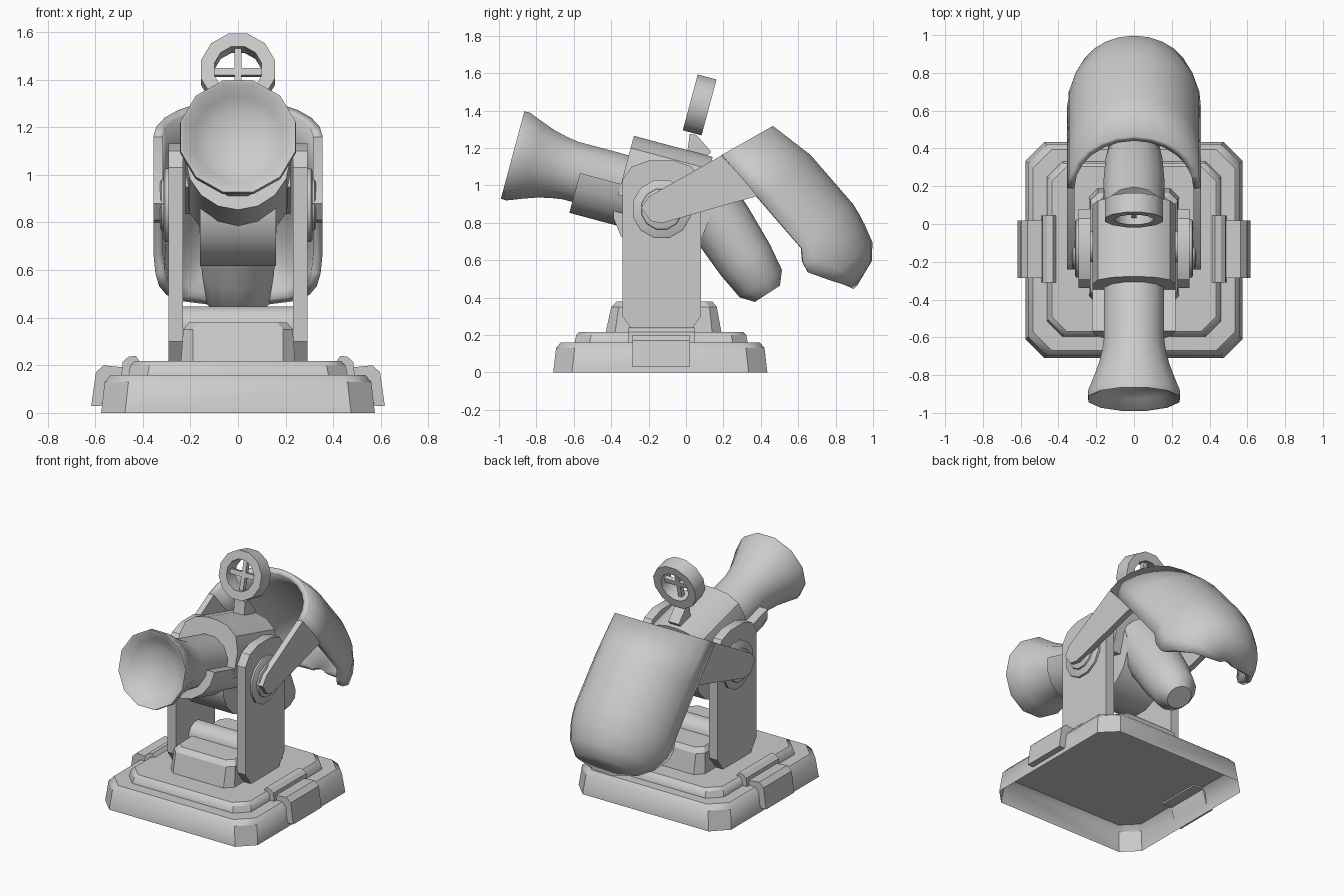
import bpy, bmesh, math
from mathutils import Vector

cube = bpy.data.objects.get("Cube")
if cube:
    bpy.data.objects.remove(cube, do_unlink=True)

grey = bpy.data.materials.new("plain grey")
grey.use_nodes = True
grey.diffuse_color = (0.6, 0.6, 0.6, 1)
grey.node_tree.nodes["Principled BSDF"].inputs["Base Color"].default_value = (0.6, 0.6, 0.6, 1)

TILT = math.radians(15)
AIM = Vector((0, -math.cos(TILT), math.sin(TILT)))
RISE = Vector((0, math.sin(TILT), math.cos(TILT)))
SIDE = Vector((1, 0, 0))
GUN = Vector((0, -0.135, 0.95))
PIVOT = Vector((0, -0.13, 0.873))


def gun(s, x, t):
    return GUN + AIM * s + SIDE * x + RISE * t


def loft(name, rings, close=True, caps=(True, True), loop=False, angle=35):
    """Skin a list of equal-length point rings."""
    bm = bmesh.new()
    vs = [[bm.verts.new(p) for p in ring] for ring in rings]
    n = len(vs[0])
    pairs = list(zip(vs, vs[1:])) + ([(vs[-1], vs[0])] if loop else [])
    for a, b in pairs:
        for i in range(n if close else n - 1):
            j = (i + 1) % n
            bm.faces.new((a[i], a[j], b[j], b[i]))
    if caps[0]:
        bm.faces.new(vs[0])
    if caps[1]:
        bm.faces.new(vs[-1])
    bmesh.ops.recalc_face_normals(bm, faces=bm.faces)
    mesh = bpy.data.meshes.new(name)
    bm.to_mesh(mesh)
    bm.free()
    mesh.materials.append(grey)
    obj = bpy.data.objects.new(name, mesh)
    bpy.context.collection.objects.link(obj)
    bpy.ops.object.select_all(action='DESELECT')
    obj.select_set(True)
    bpy.context.view_layer.objects.active = obj
    bpy.ops.object.shade_smooth_by_angle(angle=math.radians(angle))
    return obj


def prism(name, pts, place, a, b):
    """Extrude a 2D outline from a to b; place(p, q, depth) gives the 3D point."""
    return loft(name, [[place(p, q, d) for p, q in pts] for d in (a, b)], angle=30)


def revolve(name, profile, origin, axis, sides=12, loop=False, angle=35):
    """Spin (distance, radius) pairs around an axis in 3D."""
    axis = axis.normalized()
    e = SIDE if abs(axis.x) < 0.5 else Vector((0, 1, 0))
    f = axis.cross(e)
    turn = [2 * math.pi * (i + 0.5) / sides for i in range(sides)]
    rings = [[origin + axis * d + (e * math.cos(k) + f * math.sin(k)) * r for k in turn]
             for d, r in profile]
    return loft(name, rings, caps=(not loop, not loop), loop=loop, angle=angle)


def tray(hx, y0, y1, cut, z, inset=0):
    """Rectangle with cut corners."""
    x, a, b, c = hx - inset, y0 + inset, y1 - inset, cut
    return [Vector(p + (z,)) for p in (
        (x, a + c), (x, b - c), (x - c, b), (-x + c, b),
        (-x, b - c), (-x, a + c), (-x + c, a), (x - c, a))]


def yz(y, z, x):
    return Vector((x, y, z))


def xz(x, z, y):
    return Vector((x, y, z))


def gun_section(x, t, s):
    return gun(s, x, t)


# Base, open underneath, with a raised step
foot = (0.575, -0.71, 0.435, 0.1)
loft("base", [tray(*foot, 0), tray(*foot, 0.13, 0.015), tray(*foot, 0.16, 0.04)],
     caps=(False, True))
step = (0.46, -0.595, 0.33, 0.08)
loft("base_step", [tray(*step, 0.16), tray(*step, 0.2, 0.008), tray(*step, 0.217, 0.025)],
     caps=(False, True))

# Tapered pedestal with a roller on top
loft("pedestal", [tray(0.24, -0.43, 0.19, 0.05, 0.21), tray(0.23, -0.4, 0.165, 0.04, 0.35),
                  tray(0.205, -0.37, 0.14, 0.04, 0.38)], angle=20)
revolve("roller", [(-0.23, 0.085), (0.23, 0.085)], Vector((0, -0.12, 0.365)), SIDE)

# Parts that repeat on both sides
arm = [(-0.28, 0.217), (0.02, 0.217), (0.08, 0.3), (0.08, 1.03), (0.03, 1.1), (-0.06, 1.132),
       (-0.2, 1.132), (-0.29, 1.1), (-0.34, 1.03), (-0.34, 0.3)]
strap = [(-0.24, 0.88), (-0.2, 0.94), (0.19, 1.16), (0.3, 1.04), (0.38, 0.943),
         (-0.13, 0.798), (-0.19, 0.81)]
clip = [(0.575, 0.028), (0.617, 0.028), (0.597, 0.17), (0.565, 0.2), (0.47, 0.19),
        (0.47, 0.15), (0.54, 0.15)]
catch = [(0.49, 0.16), (0.484, 0.215), (0.46, 0.236), (0.43, 0.24), (0.412, 0.215), (0.412, 0.16)]
for side, m in (("left", 1), ("right", -1)):
    prism(side + "_arm", arm, yz, m * 0.23, m * 0.293)
    revolve(side + "_pivot_disc", [(0.29, 0.16), (0.306, 0.16), (0.312, 0.15)], PIVOT, SIDE * m)
    revolve(side + "_pivot_cap", [(0.3, 0.115), (0.322, 0.11), (0.328, 0.095)], PIVOT, SIDE * m)
    prism(side + "_shield_strap", strap, yz, m * 0.315, m * 0.355)
    prism(side + "_clip", [(m * x, z) for x, z in clip], xz, -0.285, 0.018)
    prism(side + "_catch", [(m * x, z) for x, z in catch], xz, -0.31, 0.045)

# Barrel with a flared, dished muzzle
revolve("barrel", [(-0.2, 0.165), (0.5, 0.165), (0.57, 0.176), (0.64, 0.194), (0.71, 0.22),
                   (0.79, 0.252), (0.82, 0.25), (0.815, 0.235), (0.77, 0.19),
                   (0.735, 0.12), (0.72, 0.03)], GUN, AIM, 12, angle=50)

# Receiver arch over the barrel and cradle below it
half = [(0.22, -0.06), (0.22, 0.11), (0.19, 0.2), (0.12, 0.25), (0.04, 0.267)]
prism("receiver", half + [(-x, t) for x, t in reversed(half)], gun_section, -0.216, 0.22)
arc = [math.pi + math.pi * i / 8 for i in range(9)]
cradle = [(0.22 * math.cos(a), 0.22 * math.sin(a)) for a in arc]
cradle += [(0.155 * math.cos(a), 0.155 * math.sin(a)) for a in reversed(arc)]
prism("cradle", cradle, gun_section, -0.1, 0.447)
revolve("hub", [(-0.16, 0.262), (0.16, 0.262)], PIVOT, SIDE, 16)

# Rear grip, sloping down and back
revolve("grip", [(-0.62, 0.16), (-0.38, 0.166), (-0.15, 0.155), (0, 0.135), (0.065, 0.08)],
        Vector((0, 0.4, 0.475)), Vector((0, 0.545, -0.838)), 14)

# Ring sight with crosshair and stem
SIGHT = Vector((0, 0.073, 1.43))
revolve("sight_ring", [(-0.052, 0.16), (0.052, 0.16), (0.052, 0.103), (-0.052, 0.103)],
        SIGHT, AIM, 12, loop=True)
for name, w, h in (("sight_upright", 0.014, 0.11), ("sight_crossbar", 0.11, 0.016)):
    prism(name, [(-w, -h), (w, -h), (w, h), (-w, h)],
          lambda p, q, d: SIGHT + SIDE * p + RISE * q + AIM * d, -0.015, 0.015)
prism("sight_stem", [(0.02, 1.275), (0.055, 1.27), (0.135, 1.18), (0.1, 1.14), (0.0, 1.16),
                     (0.01, 1.2)], yz, -0.04, 0.04)

# Bullet-shaped rear shield: half shell with a slanted upper edge
ROOT = Vector((0, 0.38, 0.943))
DOWN = Vector((0, 0.65, -0.76))
OUT = Vector((0, 0.76, 0.65))
stations = [(None, 0.355, 0.308, 0), (0.02, 0.355, 0.36, 0), (0.366, 0.355, 0.362, 0),
            (0.43, 0.35, 0.352, -0.045), (0.49, 0.337, 0.338, -0.057), (0.589, 0.3, 0.308, 0),
            (0.663, 0.235, 0.24, 0.045), (0.713, 0.09, 0.09, 0.07)]
rings = []
for w, rx, rn, low in stations:
    start = math.asin(low / rn)
    ring = []
    for i in range(13):
        a = start + (math.pi - 2 * start) * i / 12
        n = rn * math.sin(a)
        d = -0.23 + (n - 0.308) * 0.193 if w is None else w
        ring.append(ROOT + DOWN * d + OUT * n + SIDE * rx * math.cos(a))
    rings.append(ring)
shield = loft("shield", rings, close=False, caps=(False, False))
# make the shell face outward, then thicken it inward
top = min(shield.data.polygons, key=lambda p: abs(p.center.x) - p.center.z)
if top.normal.dot(OUT) < 0:
    shield.data.flip_normals()
wall = shield.modifiers.new("wall", 'SOLIDIFY')
wall.thickness = 0.04
wall.offset = -1
shield.modifiers.move(len(shield.modifiers) - 1, 0)
